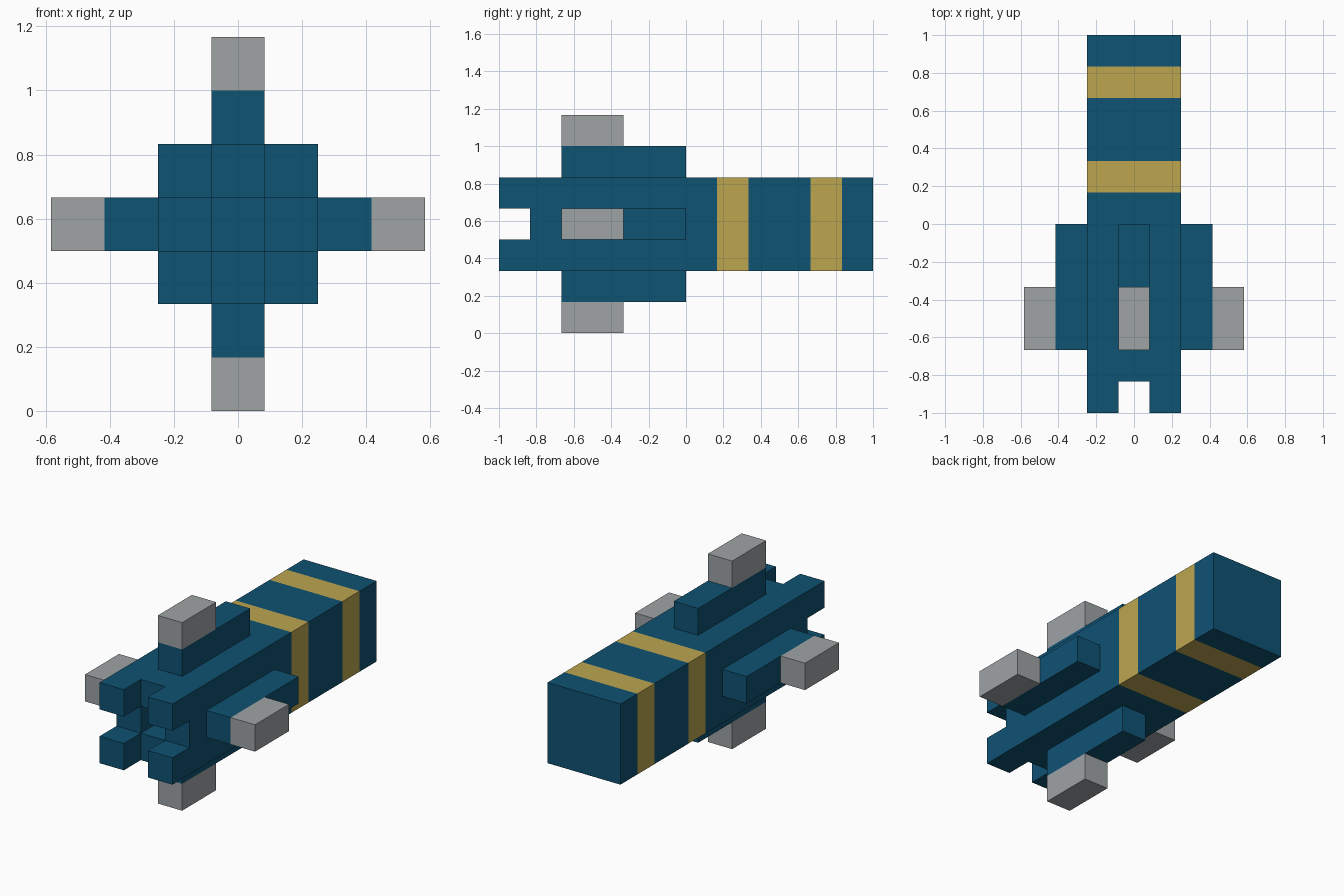
import bpy, bmesh
from math import pi
from mathutils import Matrix, Vector

U = 1 / 6          # block size
MID_Z = 3.5 * U    # height of the long axis

if "Cube" in bpy.data.objects:
    bpy.data.objects.remove(bpy.data.objects["Cube"], do_unlink=True)


def material(name, rgb):
    mat = bpy.data.materials.new(name)
    mat.use_nodes = True
    mat.diffuse_color = (*rgb, 1)
    mat.node_tree.nodes["Principled BSDF"].inputs["Base Color"].default_value = (*rgb, 1)
    return mat


blue = material("deep blue", (0.0045, 0.084, 0.171))
gold = material("dull gold", (0.50, 0.376, 0.08))
grey = material("light grey", (0.342, 0.366, 0.376))


def box(bm, low, high):
    """Add a box between two corners given in blocks."""
    low, high = Vector(low) * U, Vector(high) * U
    fit = Matrix.Translation((low + high) / 2) @ Matrix.Diagonal((*(high - low), 1))
    bmesh.ops.create_cube(bm, size=1, matrix=fit)


def finish(bm, name, *mats):
    mesh = bpy.data.meshes.new(name)
    bmesh.ops.recalc_face_normals(bm, faces=bm.faces[:])
    bm.to_mesh(mesh)
    bm.free()
    for mat in mats:
        mesh.materials.append(mat)
    obj = bpy.data.objects.new(name, mesh)
    obj.location.z = MID_Z
    bpy.context.collection.objects.link(obj)
    return obj


# Body: a long square bar, cut for the bands and the nose cells
bm = bmesh.new()
box(bm, (-1.5, -5, -1.5), (1.5, 6, 1.5))
cuts = [((0, 1, 0), y) for y in (1, 2, 4, 5)]
cuts += [(axis, side) for axis in ((1, 0, 0), (0, 0, 1)) for side in (-0.5, 0.5)]
for axis, offset in cuts:
    normal = Vector(axis)
    bmesh.ops.bisect_plane(bm, geom=bm.verts[:] + bm.edges[:] + bm.faces[:],
                           plane_co=normal * offset * U, plane_no=normal)

# Nose: four corner prongs forward, the centre cell sunk back
bm.normal_update()
nose = [f for f in bm.faces if f.normal.y < -0.9]
for face in nose:
    c = face.calc_center_median()
    off_axis = (abs(c.x) > U / 2) + (abs(c.z) > U / 2)
    if off_axis != 1:
        new = bmesh.ops.extrude_discrete_faces(bm, faces=[face])["faces"][0]
        shift = -U if off_axis == 2 else U
        bmesh.ops.translate(bm, verts=new.verts[:], vec=(0, shift, 0))

# Gold bands around the tail
bm.normal_update()
for face in bm.faces:
    y = face.calc_center_median().y / U
    face.material_index = int(abs(face.normal.y) < 0.5 and (1 < y < 2 or 4 < y < 5))
finish(bm, "body", blue, gold)

# Four fins with grey tips, turned around the long axis
for i, side in enumerate(("top", "left", "bottom", "right")):
    for part, low, high, mat in (
            ("fin", (-0.5, -4, 1.5), (0.5, 0, 2.5), blue),
            ("fin_tip", (-0.5, -4, 2.5), (0.5, -2, 3.5), grey)):
        bm = bmesh.new()
        box(bm, low, high)
        bmesh.ops.rotate(bm, verts=bm.verts[:], matrix=Matrix.Rotation(i * pi / 2, 3, "Y"))
        finish(bm, f"{side}_{part}", mat)
